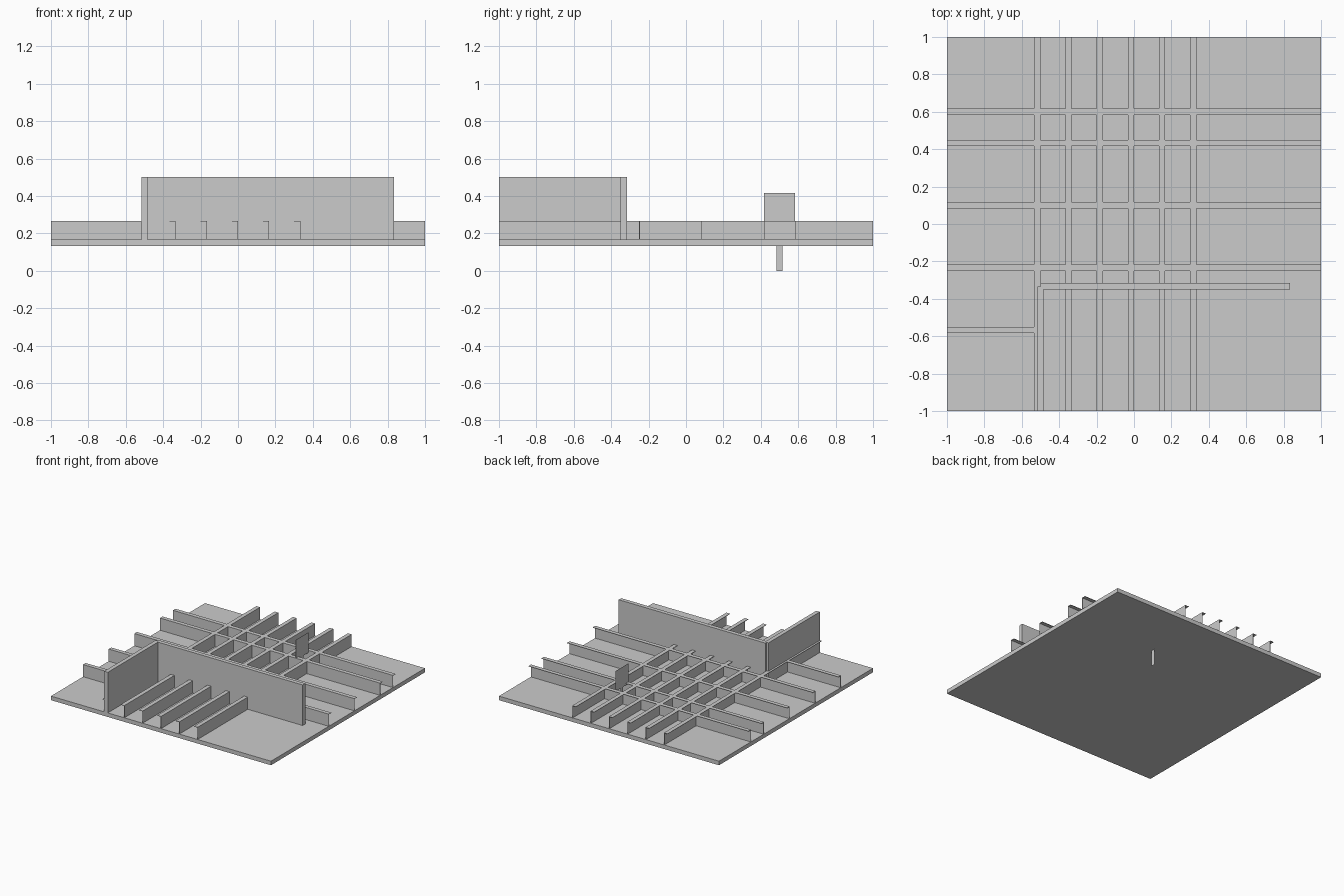
import bpy, bmesh, math

cube = bpy.data.objects.get("Cube")
if cube:
    bpy.data.objects.remove(cube, do_unlink=True)

grey = bpy.data.materials.new("plain grey")
GREY = (0.6, 0.6, 0.6, 1.0)
grey.diffuse_color = GREY
grey.use_nodes = True
bsdf = next(n for n in grey.node_tree.nodes if n.type == 'BSDF_PRINCIPLED')
bsdf.inputs["Base Color"].default_value = GREY

FLOOR = 1 / 6        # top of the floor slab
WALL = 1 / 30        # wall and slab thickness, also the flange width
BEAM_H = 0.1
SHEET = 0.003        # beam sheet thickness


def finish(name, bm):
    bmesh.ops.recalc_face_normals(bm, faces=bm.faces)
    mesh = bpy.data.meshes.new(name)
    bm.to_mesh(mesh)
    bm.free()
    mesh.materials.append(grey)
    obj = bpy.data.objects.new(name, mesh)
    bpy.context.scene.collection.objects.link(obj)
    return obj


def box(name, lo, hi):
    bm = bmesh.new()
    bmesh.ops.create_cube(bm, size=1)
    for v in bm.verts:
        for i in range(3):
            v.co[i] = lo[i] if v.co[i] < 0 else hi[i]
    return finish(name, bm)


def angle_beam(name, start, end):
    """L-section along local y: upright web at x = 0, top flange towards -x."""
    profile = [(0, 0), (0, BEAM_H), (-WALL, BEAM_H), (-WALL, BEAM_H - SHEET),
               (-SHEET, BEAM_H - SHEET), (-SHEET, 0)]
    bm = bmesh.new()
    face = bm.faces.new([bm.verts.new((x, start, z)) for x, z in profile])
    ext = bmesh.ops.extrude_face_region(bm, geom=[face])
    moved = [g for g in ext["geom"] if isinstance(g, bmesh.types.BMVert)]
    bmesh.ops.translate(bm, verts=moved, vec=(0, end - start, 0))
    return finish(name, bm)


# Floor and the two walls that meet at a corner
box("floor_slab", (-1, -1, FLOOR - WALL), (1, 1, FLOOR))
box("long_wall", (-0.5, -1/3 - WALL/2, FLOOR), (5/6, -1/3 + WALL/2, 0.5))
box("short_wall", (-0.5 - WALL/2, -1, FLOOR), (-0.5 + WALL/2, -1/3, 0.5))

# Beams running front to back
for i in range(6):
    beam = angle_beam(f"lengthwise_beam_{i + 1}", -1, 1)
    beam.location = (-0.5 + i / 6, 0, FLOOR)

# Beams running side to side; the front one stops at the short wall
for i, (y, end) in enumerate([(-7/12, -0.5), (-0.25, 1), (1/12, 1), (5/12, 1), (7/12, 1)]):
    beam = angle_beam(f"crosswise_beam_{i + 1}", -1, end)
    beam.rotation_euler.z = -math.pi / 2
    beam.location = (0, y, FLOOR)

# Flat square panel on a flat stem that passes through the floor
SIGN_X, SIGN_Y = 7 / 30, 0.5
for name, half, low, high in [("square_panel", 1/12, 0.25, 5/12),
                              ("panel_stem", 1/60, 0, 0.25)]:
    box(name, (SIGN_X - 0.0005, SIGN_Y - half, low), (SIGN_X + 0.0005, SIGN_Y + half, high))
